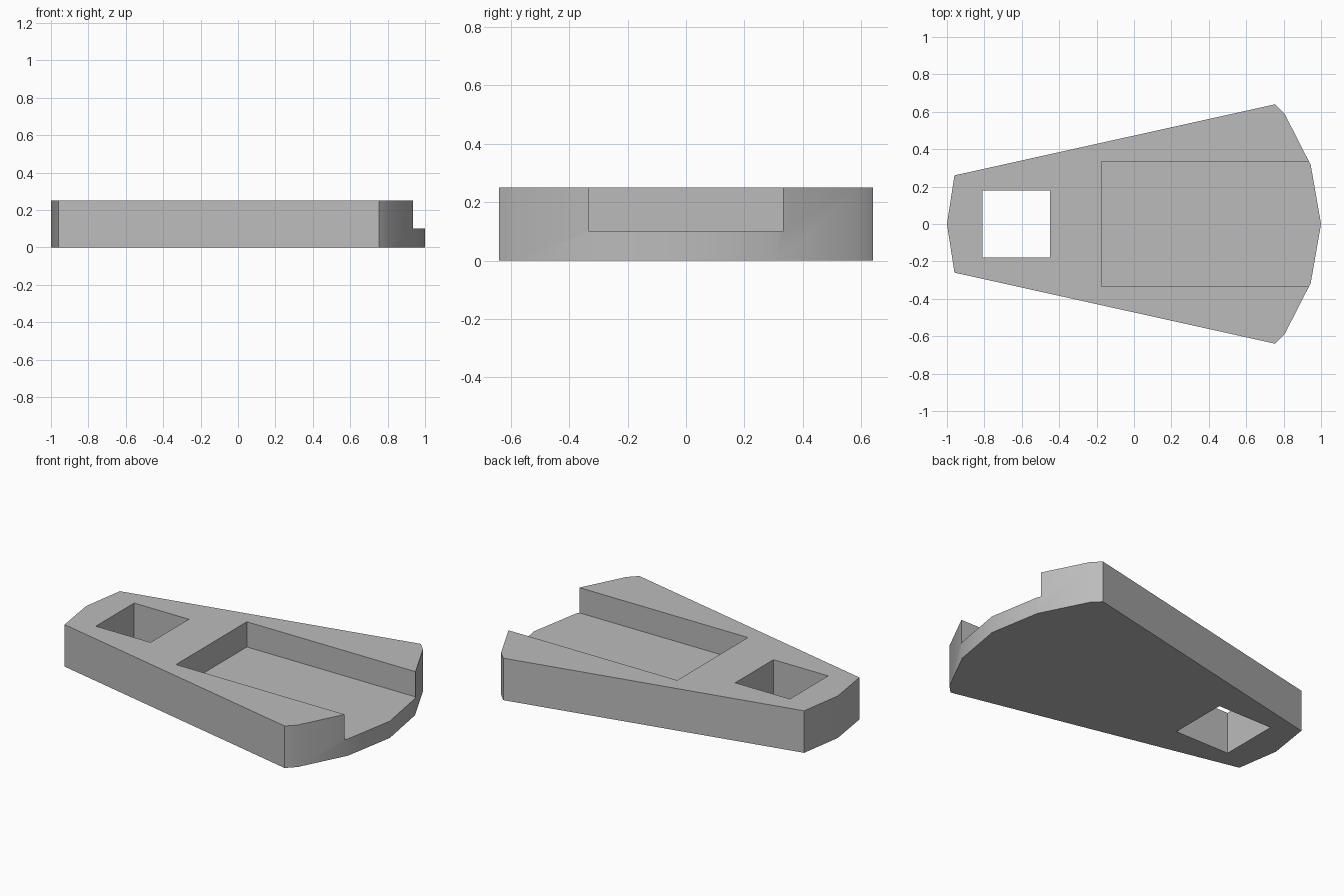
import bpy
import bmesh
from mathutils import Matrix

default = bpy.data.objects.get("Cube")
if default:
    bpy.data.objects.remove(default)

HEIGHT = 0.25

grey = bpy.data.materials.new("mid grey")
grey.use_nodes = True
colour = (0.5, 0.5, 0.5, 1)
grey.diffuse_color = colour
grey.node_tree.nodes["Principled BSDF"].inputs["Base Color"].default_value = colour


def add_object(name, bm):
    bmesh.ops.recalc_face_normals(bm, faces=bm.faces)
    mesh = bpy.data.meshes.new(name)
    bm.to_mesh(mesh)
    bm.free()
    mesh.materials.append(grey)
    obj = bpy.data.objects.new(name, mesh)
    bpy.context.collection.objects.link(obj)
    return obj


def box(name, low, high):
    bm = bmesh.new()
    size = [b - a for a, b in zip(low, high)]
    centre = [(a + b) / 2 for a, b in zip(low, high)]
    bmesh.ops.create_cube(bm, size=1, matrix=Matrix.Translation(centre) @ Matrix.Diagonal((*size, 1)))
    return add_object(name, bm)


# Tapered body: half outline mirrored across the long axis, then extruded
half = [(-1, 0), (-0.96, 0.26), (0.755, 0.64), (0.805, 0.59), (0.945, 0.315), (1, 0)]
outline = half + [(x, -y) for x, y in half[-2:0:-1]]
bm = bmesh.new()
base = bm.faces.new([bm.verts.new((x, y, 0)) for x, y in outline])
top = bmesh.ops.extrude_face_region(bm, geom=[base], use_keep_orig=True)["geom"]
bmesh.ops.translate(bm, vec=(0, 0, HEIGHT),
                    verts=[v for v in top if isinstance(v, bmesh.types.BMVert)])
body = add_object("tapered_body", bm)

# Square through hole and open-ended channel
cutters = [
    box("hole_cutter", (-0.81, -0.18, -0.1), (-0.45, 0.18, 0.4)),
    box("channel_cutter", (-0.175, -0.333, 0.1), (1.2, 0.333, 0.4)),
]

bpy.ops.object.select_all(action="DESELECT")
body.select_set(True)
bpy.context.view_layer.objects.active = body
for cutter in cutters:
    cutter.hide_render = True
    cut = body.modifiers.new(cutter.name, "BOOLEAN")
    cut.operation = "DIFFERENCE"
    cut.solver = "EXACT"
    cut.object = cutter
    bpy.ops.object.modifier_apply(modifier=cut.name)
for cutter in cutters:
    bpy.data.objects.remove(cutter)

# Soft shading around the faceted ends, crisp corners elsewhere
bpy.ops.object.shade_smooth_by_angle()
